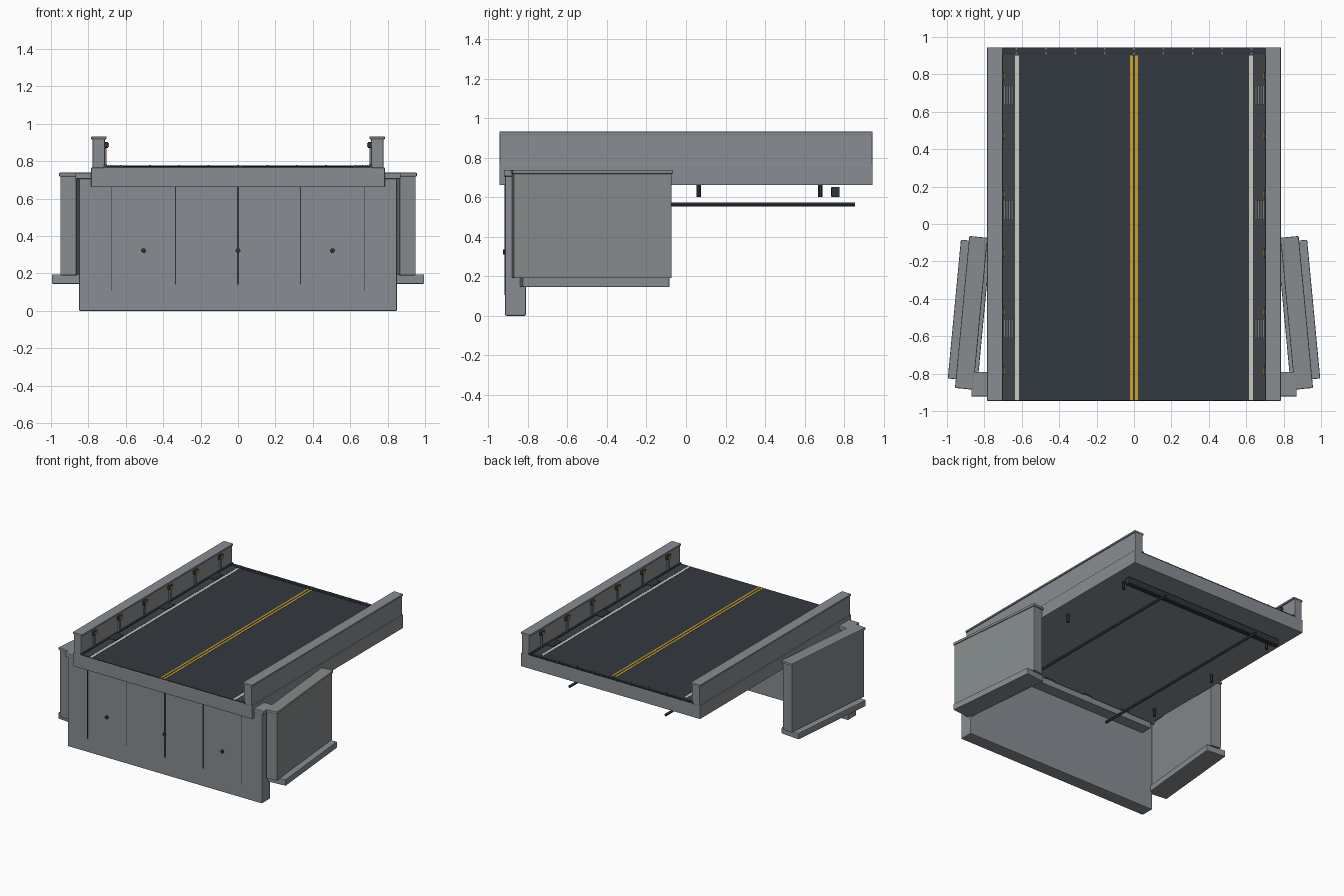
import bpy, math

cube = bpy.data.objects.get("Cube")
if cube:
    bpy.data.objects.remove(cube, do_unlink=True)


def material(name, rgb):
    m = bpy.data.materials.new(name)
    m.use_nodes = True
    m.diffuse_color = (*rgb, 1)
    bsdf = m.node_tree.nodes["Principled BSDF"]
    bsdf.inputs["Base Color"].default_value = (*rgb, 1)
    bsdf.inputs["Roughness"].default_value = 0.8
    return m


concrete = material("concrete", (0.25, 0.27, 0.29))
wing_concrete = material("weathered concrete", (0.24, 0.26, 0.265))
asphalt = material("asphalt", (0.034, 0.041, 0.052))
gutter_grey = material("gutter grey", (0.05, 0.055, 0.062))
dark_steel = material("dark steel", (0.03, 0.034, 0.042))
steel = material("galvanised steel", (0.2, 0.21, 0.22))
white = material("white paint", (0.6, 0.6, 0.56))
yellow = material("yellow paint", (0.6, 0.36, 0.03))
amber = material("amber reflector", (0.6, 0.3, 0.02))


def box(name, x, y, z, mat, bevel=0.0):
    """Box from (min, max) ranges along each axis."""
    bpy.ops.mesh.primitive_cube_add(size=1, location=[sum(r) / 2 for r in (x, y, z)])
    ob = bpy.context.object
    ob.name = name
    ob.scale = [r[1] - r[0] for r in (x, y, z)]
    bpy.ops.object.transform_apply(location=False, rotation=False, scale=True)
    ob.data.materials.append(mat)
    if bevel:
        mod = ob.modifiers.new("edge_bevel", "BEVEL")
        mod.width = bevel
        mod.segments = 2
    return ob


def side_box(name, s, x, y, z, mat, bevel=0.0):
    """Box on the left (s=1) or right (s=-1)."""
    label = "left_" if s > 0 else "right_"
    return box(label + name, sorted((s * x[0], s * x[1])), y, z, mat, bevel)


def rod(name, loc, radius, length, mat, rot=(0, 0, 0), sides=12):
    bpy.ops.mesh.primitive_cylinder_add(vertices=sides, radius=radius, depth=length,
                                        location=loc, rotation=rot)
    ob = bpy.context.object
    ob.name = name
    ob.data.materials.append(mat)
    bpy.ops.object.shade_smooth_by_angle()
    return ob


along_y = (math.pi / 2, 0, 0)
sides = (1, -1)

# Deck slab and road surface
box("deck_slab", (-0.785, 0.785), (-0.945, 0.945), (0.662, 0.766), concrete, 0.003)
box("road_surface", (-0.64, 0.64), (-0.944, 0.905), (0.76, 0.772), asphalt)
box("expansion_joint", (-0.705, 0.705), (0.905, 0.944), (0.76, 0.774), dark_steel)
box("joint_seal", (-0.705, 0.705), (0.918, 0.93), (0.77, 0.776), asphalt)
for i in range(9):
    for y in (0.912, 0.936):
        rod("joint_bolt", ((i - 4) * 0.157, y, 0.776), 0.005, 0.007, steel, sides=8)
for s in sides:
    side_box("centre_line", s, (0.006, 0.021), (-0.943, 0.9), (0.77, 0.774), yellow)
    side_box("edge_line", s, (0.615, 0.637), (-0.943, 0.9), (0.77, 0.774), white)
    side_box("gutter", s, (0.64, 0.715), (-0.944, 0.905), (0.76, 0.773), gutter_grey)
    side_box("gutter_kerb", s, (0.7, 0.72), (-0.944, 0.944), (0.76, 0.782), gutter_grey)

    # Parapets
    side_box("parapet", s, (0.712, 0.777), (-0.943, 0.943), (0.76, 0.92), concrete, 0.003)
    side_box("parapet_cap", s, (0.702, 0.785), (-0.945, 0.945), (0.917, 0.932), concrete, 0.004)

    # Reflector posts along the inner parapet face
    for i in range(6):
        y = 0.79 - i * 0.315
        side_box("reflector_post", s, (0.702, 0.714), (y - 0.009, y + 0.009), (0.77, 0.9), steel)
        side_box("reflector_housing", s, (0.694, 0.714), (y - 0.023, y + 0.023),
                 (0.872, 0.902), dark_steel, 0.002)
        side_box("reflector", s, (0.69, 0.696), (y - 0.016, y + 0.016), (0.877, 0.897), amber)

    # Gutter drains with grates and outlet pipes
    for y in (0.69, 0.075, -0.56):
        side_box("drain_pit", s, (0.645, 0.699), (y - 0.05, y + 0.05), (0.76, 0.776), dark_steel)
        for i in range(4):
            x = 0.652 + i * 0.0133
            side_box("drain_bar", s, (x - 0.0035, x + 0.0035), (y - 0.048, y + 0.048),
                     (0.77, 0.781), steel)
        rod("drain_pipe", (s * 0.67, y - 0.01, 0.64), 0.011, 0.08, dark_steel)

# Abutment wall, cap and bearing seat
box("abutment_wall", (-0.85, 0.85), (-0.915, -0.81), (0, 0.71), concrete, 0.006)
box("abutment_cap", (-0.87, 0.87), (-0.922, -0.79), (0.705, 0.738), concrete, 0.005)
box("bearing_seat", (-0.76, 0.76), (-0.82, -0.72), (0.6, 0.648), concrete, 0.003)
for x in (-0.525, -0.175, 0.175, 0.525):
    box("bearing_pad", (x - 0.035, x + 0.035), (-0.79, -0.722), (0.645, 0.665), dark_steel)

# Wall joints and weep holes
for x, low in ((-0.675, 0.105), (-0.335, 0.14), (0, 0.14), (0.335, 0.14), (0.675, 0.105)):
    half = 0.005 if x == 0 else 0.0025
    box("wall_joint", (x - half, x + half), (-0.918, -0.91), (low, 0.664), dark_steel)
for x in (-0.505, 0, 0.505):
    rod("weep_hole", (x, -0.915, 0.322), 0.013, 0.02, dark_steel, along_y)

# Splayed wing walls on footings
for s in sides:
    parts = [
        side_box("wing_wall", s, (0.827, 0.913), (-0.878, -0.075), (0.19, 0.722), wing_concrete, 0.005),
        side_box("wing_cap", s, (0.821, 0.919), (-0.883, -0.067), (0.718, 0.739), wing_concrete, 0.005),
        side_box("wing_footing", s, (0.8, 0.961), (-0.835, -0.09), (0.145, 0.195), concrete, 0.005),
    ]
    for ob in parts:
        ob.rotation_euler.z = s * math.radians(5.4)

# Cross beam and utility conduits below the deck
box("cross_beam", (-0.7, 0.7), (0.735, 0.777), (0.6, 0.652), dark_steel, 0.004)
for x in (-0.42, 0.42):
    rod("conduit", (x, 0, 0.563), 0.01, 1.71, dark_steel, along_y)
